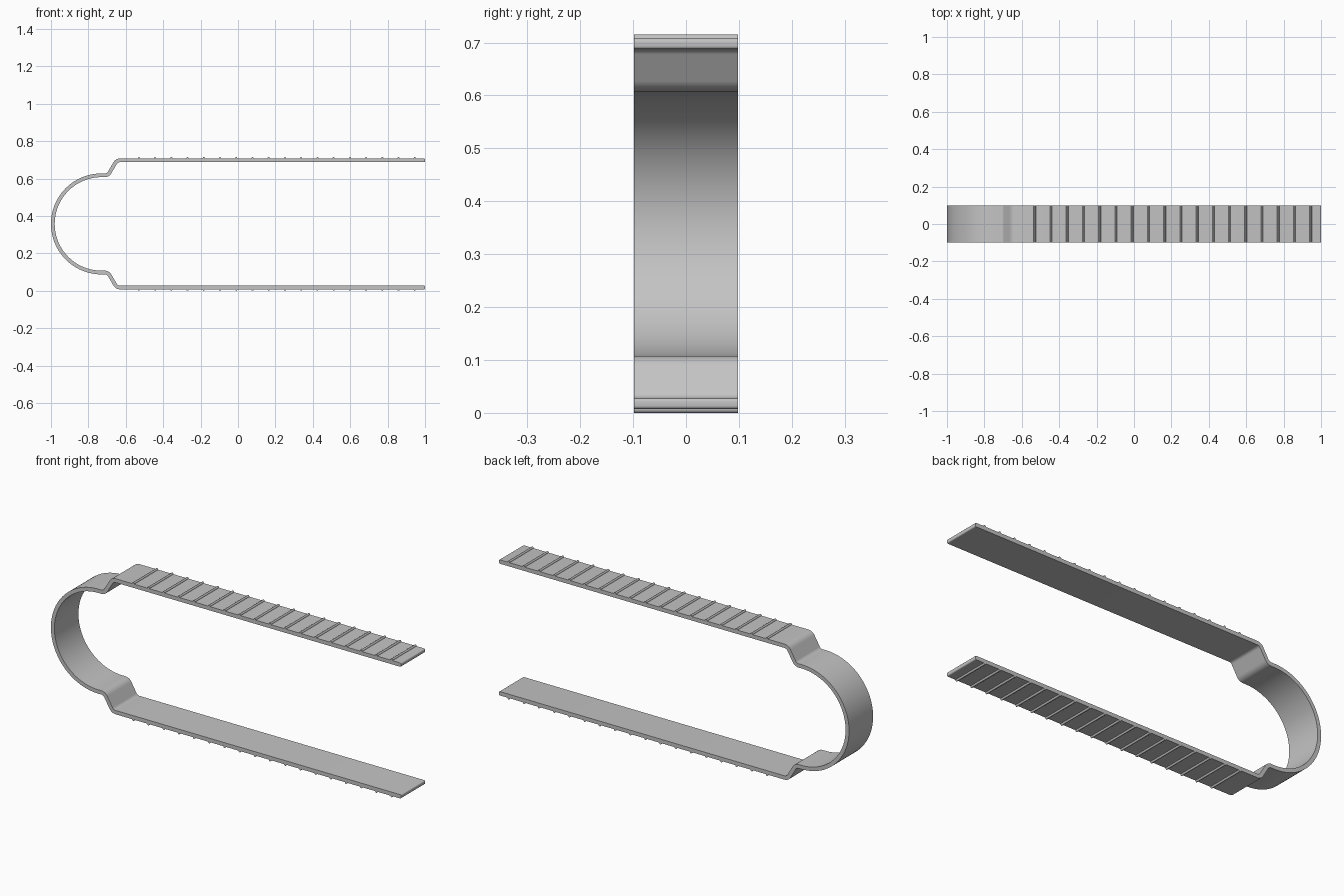
import bpy, bmesh
from math import pi, sin, cos, tan, radians
from mathutils import Vector

cube = bpy.data.objects.get("Cube")
if cube:
    bpy.data.objects.remove(cube, do_unlink=True)

HALF_W = 0.098     # half width of the band
HALF_T = 0.01      # half thickness of the band
MID_Z = 0.3575     # height of the symmetry plane
ARM = 0.34         # arm centre line, measured from the symmetry plane
BOW = 0.26         # radius of the round end
BOW_X = -0.73

metal = bpy.data.materials.new("grey metal")
metal.use_nodes = True
grey = (0.55, 0.55, 0.55, 1)
metal.diffuse_color = grey
metal.node_tree.nodes["Principled BSDF"].inputs["Base Color"].default_value = grey


def fillet(before, corner, after, radius, steps=8):
    """Points of a tangent arc that rounds off a corner."""
    a, c, b = Vector(before), Vector(corner), Vector(after)
    u, v = (a - c).normalized(), (b - c).normalized()
    half = u.angle(v) / 2
    centre = c + (u + v).normalized() * radius / sin(half)
    start = c + u * radius / tan(half) - centre
    end = c + v * radius / tan(half) - centre
    return [centre + start.lerp(end, i / steps).normalized() * radius
            for i in range(steps + 1)]


def extrude_outline(name, outline):
    """Solid with an x-z outline, extruded across the width."""
    bm = bmesh.new()
    face = bm.faces.new([bm.verts.new((x, -HALF_W, z)) for x, z in outline])
    moved = bmesh.ops.extrude_face_region(bm, geom=[face], use_keep_orig=True)["geom"]
    bmesh.ops.translate(bm, vec=(0, 2 * HALF_W, 0),
                        verts=[g for g in moved if isinstance(g, bmesh.types.BMVert)])
    bmesh.ops.recalc_face_normals(bm, faces=bm.faces)
    mesh = bpy.data.meshes.new(name)
    bm.to_mesh(mesh)
    bm.free()
    mesh.materials.append(metal)
    obj = bpy.data.objects.new(name, mesh)
    bpy.context.collection.objects.link(obj)
    bpy.ops.object.select_all(action="DESELECT")
    obj.select_set(True)
    bpy.context.view_layer.objects.active = obj
    bpy.ops.object.shade_smooth_by_angle(angle=radians(35))


# Centre line of the upper half: arm, stepped neck, quarter bow
tip, shoulder = (1, ARM), (-0.648, ARM)
neck, bow_top = (-0.695, BOW), (BOW_X, BOW)
upper = [Vector(tip)]
upper += fillet(tip, shoulder, neck, 0.03)
upper += fillet(shoulder, neck, bow_top, 0.03)
upper += [Vector((BOW_X - (BOW + HALF_T) * sin(a) + HALF_T * sin(a), BOW * cos(a)))
          for a in (i * pi / 2 / 24 for i in range(25))]
line = upper + [Vector((p.x, -p.y)) for p in reversed(upper[:-1])]

# Offset the centre line to both sides for the band
outer, inner = [], []
for before, p, after in zip(line, line[1:], line[2:]):
    # Bisect the neighbouring directions so that the thickness stays even
    t = ((p - before).normalized() + (after - p).normalized()).normalized()
    normal = Vector((t.y, -t.x)) * HALF_T
    outer.append((p.x + normal.x, MID_Z + p.y + normal.y))
    inner.append((p.x - normal.x, MID_Z + p.y - normal.y))


def tip_round(sign):
    """Softened arm end, from its lower to its upper edge."""
    r = 0.006
    return [(1 - r + r * cos(a), MID_Z + sign * ARM + side * (HALF_T - r) + r * sin(a))
            for side in (-1, 1)
            for a in (pi / 8 * (k - 4 if side < 0 else k) for k in range(5))]


extrude_outline("spring_band", outer + tip_round(-1) + inner[::-1] + tip_round(1))

# Grip ridges across the outside of both arms
RIDGES = 18
for side, label in ((1, "upper"), (-1, "lower")):
    base = MID_Z + side * (ARM + HALF_T)
    for n in range(RIDGES):
        x = -0.53 + n * 1.475 / (RIDGES - 1)
        profile = [(x + 0.006 * cos(a), base + side * 0.0075 * sin(a))
                   for a in (k * pi / 6 for k in range(7))]
        profile += [(x - 0.006, base - side * 0.002), (x + 0.006, base - side * 0.002)]
        extrude_outline(f"{label}_grip_ridge_{n + 1}", profile)
